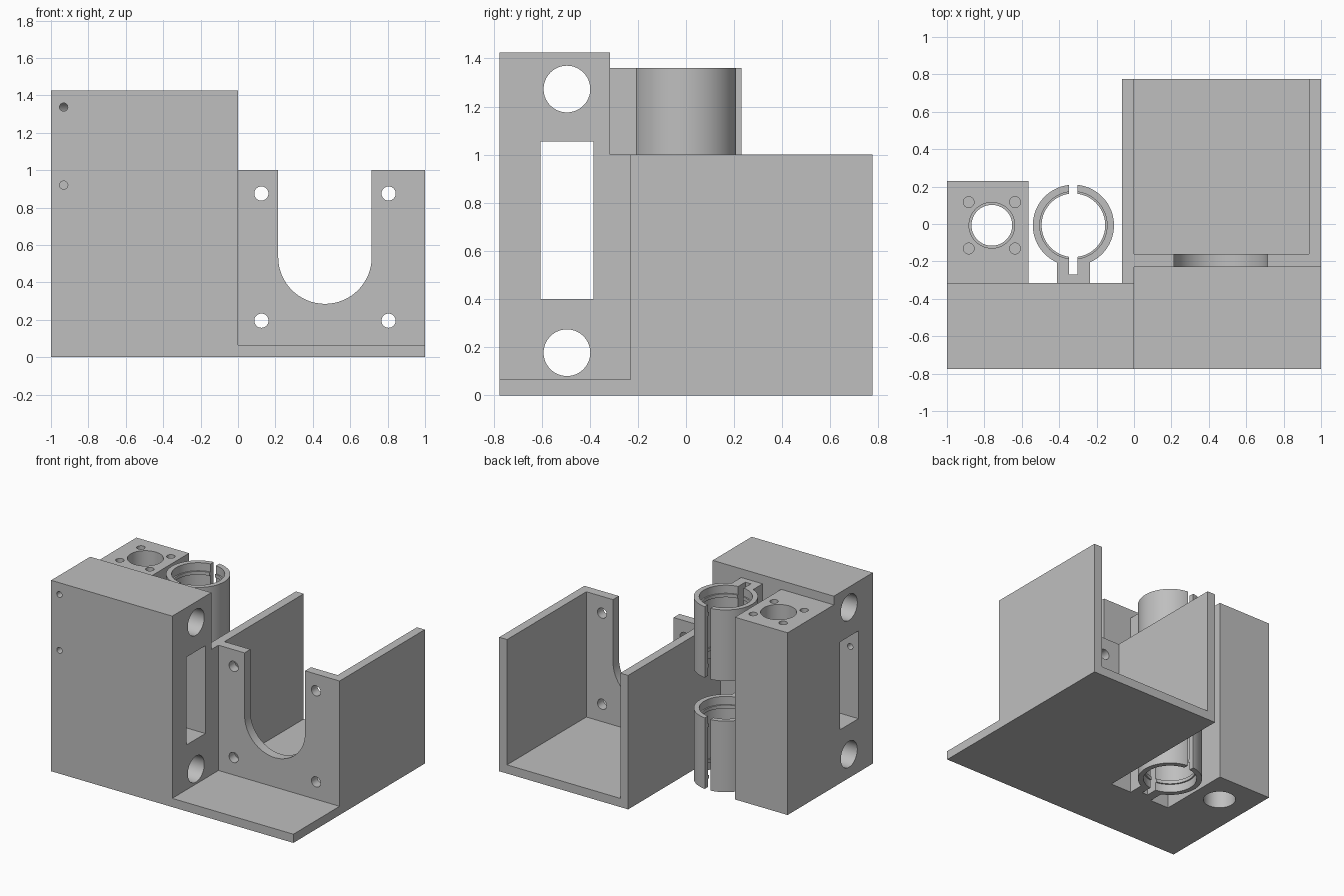
import bpy, bmesh, math
from mathutils import Matrix

default = bpy.data.objects.get("Cube")
if default:
    bpy.data.objects.remove(default, do_unlink=True)

grey = bpy.data.materials.new("plain grey")
grey.use_nodes = True
colour = (0.52, 0.52, 0.52, 1)
grey.diffuse_color = colour
grey.node_tree.nodes["Principled BSDF"].inputs["Base Color"].default_value = colour


def finish(name, bm):
    mesh = bpy.data.meshes.new(name)
    bm.to_mesh(mesh)
    bm.free()
    mesh.materials.append(grey)
    obj = bpy.data.objects.new(name, mesh)
    bpy.context.collection.objects.link(obj)
    return obj


def box(name, x, y, z):
    """Box from three (low, high) ranges."""
    bm = bmesh.new()
    size = Matrix.Diagonal((x[1] - x[0], y[1] - y[0], z[1] - z[0], 1))
    centre = Matrix.Translation([sum(r) / 2 for r in (x, y, z)])
    bmesh.ops.create_cube(bm, size=1, matrix=centre @ size)
    return finish(name, bm)


def rod(name, axis, a, b, radius, span, sides=64):
    """Cylinder along an axis; a and b are the other two coordinates in order."""
    mid = sum(span) / 2
    centre = {"X": (mid, a, b), "Y": (a, mid, b), "Z": (a, b, mid)}[axis]
    turn = {"X": Matrix.Rotation(math.pi / 2, 4, "Y"),
            "Y": Matrix.Rotation(math.pi / 2, 4, "X"),
            "Z": Matrix.Identity(4)}[axis]
    bm = bmesh.new()
    bmesh.ops.create_cone(bm, cap_ends=True, segments=sides, radius1=radius,
                          radius2=radius, depth=span[1] - span[0],
                          matrix=Matrix.Translation(centre) @ turn)
    return finish(name, bm)


def combine(target, tools, operation="DIFFERENCE"):
    """Apply each tool to the target as a boolean, then discard it."""
    for tool in tools:
        mod = target.modifiers.new("shape", "BOOLEAN")
        mod.operation, mod.solver, mod.object = operation, "EXACT", tool
        bpy.context.view_layer.update()
        graph = bpy.context.evaluated_depsgraph_get()
        result = bpy.data.meshes.new_from_object(target.evaluated_get(graph))
        target.modifiers.clear()
        target.data = result
        bpy.data.objects.remove(tool, do_unlink=True)


def smooth(obj):
    bpy.ops.object.select_all(action="DESELECT")
    obj.select_set(True)
    bpy.context.view_layer.objects.active = obj
    bpy.ops.object.shade_smooth_by_angle(angle=math.radians(30))


FRONT, BACK, JOINT = -0.775, 0.775, -0.315
WALL, TOP = 0.065, 1.36

# Main carriage block with rod bores, belt slot and small screw holes
block = box("carriage_block", (-1, 0), (FRONT, JOINT), (0, 1.425))
cuts = [box("belt_slot", (-1.1, 0.1), (-0.605, -0.385), (0.4, 1.055))]
cuts += [rod("rod_bore", "X", -0.495, z, 0.097, (-1.1, 0.1)) for z in (0.177, 1.273)]
cuts += [rod("screw_hole", "Y", -0.932, z, 0.022, (-0.9, -0.5), 24) for z in (0.92, 1.337)]
combine(block, cuts)
smooth(block)

# Nut block with stepped bore and four screw holes
nut = box("nut_block", (-1, -0.565), (JOINT, 0.23), (0, TOP))
nx, ny = -0.76, -0.007
cuts = [rod("bore", "Z", nx, ny, 0.109, (-0.1, 1.5)),
        rod("wide_bore", "Z", nx, ny, 0.122, (0.6, 1.5))]
cuts += [rod("nut_screw", "Z", nx + sx * 0.124, ny + sy * 0.124, 0.029, (0.9, 1.5), 24)
         for sx in (-1, 1) for sy in (-1, 1)]
combine(nut, cuts)
smooth(nut)

# Two split bearing holders, each with a pair of thin inner ribs
bx, by, length = -0.324, -0.007, 0.53
for name, base in (("lower_bearing_holder", 0), ("upper_bearing_holder", TOP - length)):
    top = base + length
    holder = rod(name, "Z", bx, by, 0.217, (base, top), 80)
    combine(holder, [box("neck", (-0.412, -0.235), (JOINT, -0.1), (base, top))], "UNION")
    cuts = [rod("bore", "Z", bx, by, 0.17, (base - 0.1, top + 0.1), 80)]
    cuts += [rod("seat", "Z", bx, by, 0.18, span, 80)
             for span in ((base - 0.1, base + 0.06),
                          (base + 0.085, top - 0.085),
                          (top - 0.06, top + 0.1))]
    cuts.append(box("split", (bx - 0.023, bx + 0.023), (-0.27, 0.4), (base - 0.1, top + 0.1)))
    combine(holder, cuts)
    smooth(holder)

# Motor tray: floor and two side walls
box("tray_floor", (0, 1), (FRONT, BACK), (0, WALL))
box("inner_wall", (-WALL, 0), (JOINT, BACK), (0, 1))
box("outer_wall", (1 - WALL, 1), (-0.23, BACK), (WALL, 1))

# Motor face plate with a U-shaped opening and four bolt holes
plate = box("motor_plate", (0, 1 - WALL), (-0.23, -0.16), (WALL, 1))
mx, mz, radius = 0.465, 0.535, 0.25
opening = rod("opening", "Y", mx, mz, radius, (-0.4, 0))
combine(opening, [box("slot", (mx - radius, mx + radius), (-0.4, 0), (mz, 1.2))], "UNION")
cuts = [opening]
cuts += [rod("bolt_hole", "Y", mx + sx * 0.34, mz + sz * 0.34, 0.038, (-0.4, 0), 32)
         for sx in (-1, 1) for sz in (-1, 1)]
combine(plate, cuts)
smooth(plate)
